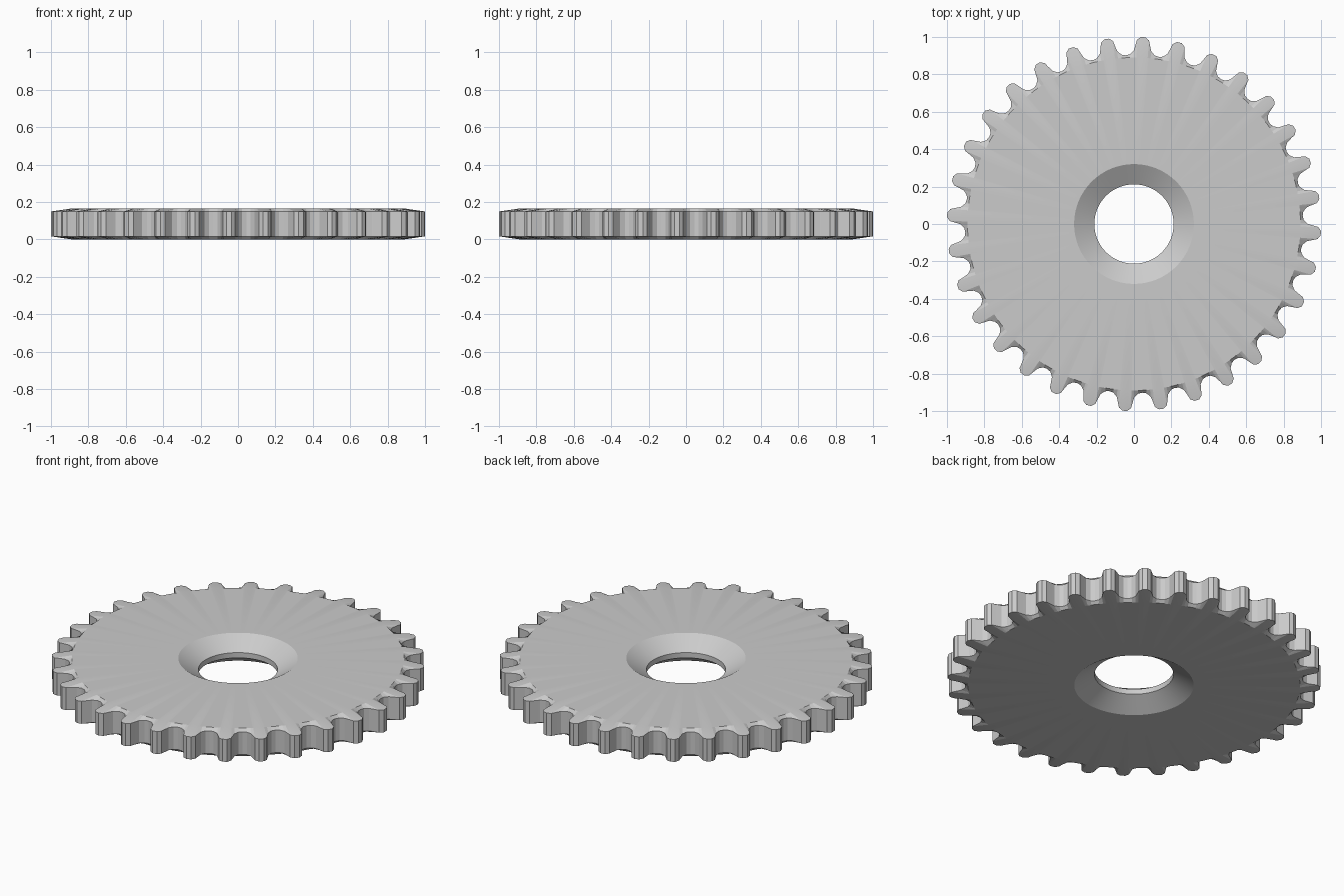
import bpy, bmesh, math

if "Cube" in bpy.data.objects:
    bpy.data.objects.remove(bpy.data.objects["Cube"])

TEETH = 32
PITCH = 360 / TEETH
HEIGHT, CHAMFER = 0.165, 0.016

# half of one tooth: (degrees from tooth centre, radius)
HALF = [(0.75, 1.0), (1.9, 0.984), (2.25, 0.962), (2.9, 0.928), (4.2, 0.908)]
tooth = [(-a, r) for a, r in reversed(HALF)] + HALF + [(PITCH / 2, 0.903)]
outline = [(math.radians(k * PITCH - PITCH / 4 + a), r)
           for k in range(TEETH) for a, r in tooth]

# closed cross-section: (radius, z), None follows the toothed outline
section = [
    (None, CHAMFER), (None, HEIGHT - CHAMFER),      # tooth walls
    (0.89, HEIGHT), (0.32, HEIGHT),                 # top face
    (0.212, 0.098), (0.212, 0.067),                 # countersink and bore
    (0.32, 0.0), (0.89, 0.0),                       # underside
]

bm = bmesh.new()
rings = [[bm.verts.new(((rad or r) * math.cos(a), (rad or r) * math.sin(a), z))
          for a, r in outline] for rad, z in section]
n = len(outline)
for i, ring in enumerate(rings):
    nxt = rings[(i + 1) % len(rings)]
    for j in range(n):
        k = (j + 1) % n
        bm.faces.new((ring[j], ring[k], nxt[k], nxt[j]))
bmesh.ops.recalc_face_normals(bm, faces=bm.faces)

mesh = bpy.data.meshes.new("sprocket")
bm.to_mesh(mesh)
bm.free()
sprocket = bpy.data.objects.new("sprocket", mesh)
bpy.context.collection.objects.link(sprocket)

# smooth bore and countersinks, crisp tooth facets
bpy.context.view_layer.objects.active = sprocket
sprocket.select_set(True)
bpy.ops.object.shade_smooth_by_angle(angle=math.radians(10))
